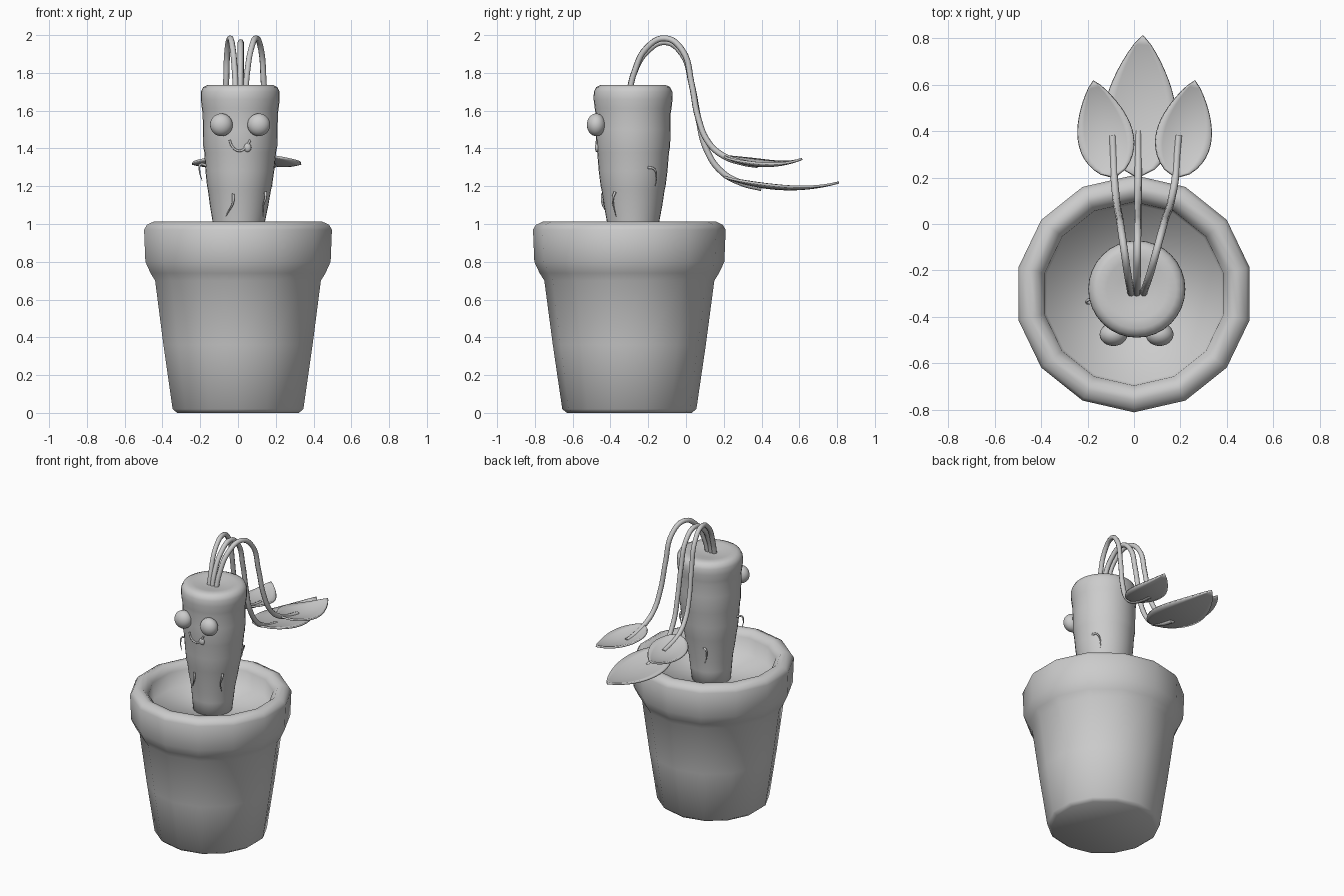
import bpy, bmesh, math
from mathutils import Vector

if "Cube" in bpy.data.objects:
    bpy.data.objects.remove(bpy.data.objects["Cube"])

grey = bpy.data.materials.new("plain grey")
grey.diffuse_color = (0.6, 0.6, 0.6, 1)
grey.use_nodes = True
grey.node_tree.nodes["Principled BSDF"].inputs["Base Color"].default_value = grey.diffuse_color


def make(name, bm):
    bmesh.ops.recalc_face_normals(bm, faces=bm.faces)
    for f in bm.faces:
        f.smooth = True
    me = bpy.data.meshes.new(name)
    bm.to_mesh(me)
    bm.free()
    me.materials.append(grey)
    ob = bpy.data.objects.new(name, me)
    bpy.context.collection.objects.link(ob)
    return ob


def lathe(name, rings, sides, phase=0.0):
    """Stack of (x, y, z, radius) rings, closed at both ends."""
    bm = bmesh.new()
    loops = []
    for x, y, z, r in rings:
        loops.append([bm.verts.new((x + r * math.cos(phase + math.tau * i / sides),
                                    y + r * math.sin(phase + math.tau * i / sides), z))
                      for i in range(sides)])
    for a, b in zip(loops, loops[1:]):
        for i in range(sides):
            j = (i + 1) % sides
            bm.faces.new((a[i], a[j], b[j], b[i]))
    bm.faces.new(loops[0])
    bm.faces.new(loops[-1])
    return make(name, bm)


def tube(name, pts, radius, taper=False):
    """Round tube along a smooth path."""
    cu = bpy.data.curves.new(name, 'CURVE')
    cu.dimensions = '3D'
    cu.bevel_depth = radius
    cu.bevel_resolution = 2
    cu.resolution_u = 6
    cu.use_fill_caps = True
    sp = cu.splines.new('BEZIER')
    sp.bezier_points.add(len(pts) - 1)
    for i, (p, co) in enumerate(zip(sp.bezier_points, pts)):
        p.co = co
        p.handle_left_type = p.handle_right_type = 'AUTO'
        if taper:
            p.radius = 1 - 0.8 * i / (len(pts) - 1)
    cu.materials.append(grey)
    ob = bpy.data.objects.new(name, cu)
    bpy.context.collection.objects.link(ob)
    return ob


# Fourteen-sided pot with a thick rim and a recessed soil floor
PY = -0.3
pot = [(0.33, 0.01), (0.355, 0.02), (0.405, 0.36), (0.45, 0.70), (0.475, 0.74), (0.503, 0.80),
       (0.51, 0.97), (0.495, 0.995), (0.46, 1.012), (0.43, 1.008), (0.395, 0.97), (0.385, 0.86)]
lathe("flower_pot", [(0, PY, 0 if i == 0 else z, r) for i, (r, z) in enumerate(pot)], 14, math.pi / 2)

# Carrot body: tapered, with shallow creases and a dimpled top
body = [(0.80, 0.118), (0.95, 0.133), (1.02, 0.14), (1.10, 0.155), (1.18, 0.167), (1.20, 0.172),
        (1.28, 0.182), (1.38, 0.190), (1.41, 0.196), (1.50, 0.198), (1.585, 0.199), (1.61, 0.203),
        (1.66, 0.209), (1.70, 0.208), (1.725, 0.196), (1.737, 0.17), (1.735, 0.13), (1.725, 0.08),
        (1.72, 0.02)]
lathe("carrot_body", [(0.012 * min(1, (z - 0.8) / 0.6), -0.28, z, r) for z, r in body], 32)


def on_body(angle, z, lift=0.0):
    """Point on the carrot skin; angle in degrees, -90 is the front."""
    for (z0, r0), (z1, r1) in zip(body, body[1:]):
        if z0 <= z <= z1:
            r = r0 + (r1 - r0) * (z - z0) / (z1 - z0) + lift
            a = math.radians(angle)
            return (0.01 + r * math.cos(a), -0.28 + r * math.sin(a), z)


# Eyes
for side, x in (("left", -0.088), ("right", 0.11)):
    bm = bmesh.new()
    bmesh.ops.create_uvsphere(bm, u_segments=24, v_segments=16, radius=0.06)
    bmesh.ops.scale(bm, vec=(1, 0.83, 1), verts=bm.verts)
    bmesh.ops.translate(bm, vec=(x, -0.475, 1.525), verts=bm.verts)
    make(side + "_eye", bm)

# Smiling mouth and small tongue
tube("mouth", [on_body(-90 + a, z, 0.002) for a, z in
               ((-16, 1.445), (-12, 1.412), (-3, 1.388), (6, 1.395), (12, 1.42), (16, 1.445))], 0.006)
bm = bmesh.new()
bmesh.ops.create_uvsphere(bm, u_segments=12, v_segments=8, radius=0.02)
bmesh.ops.scale(bm, vec=(1, 0.6, 1.2), verts=bm.verts)
bmesh.ops.translate(bm, vec=on_body(-78, 1.405), verts=bm.verts)
make("tongue", bm)

# Thin rootlets on the skin: (angle, height, lift) along each
rootlets = [
    [(-102, 1.16, 0.003), (-103, 1.11, 0.01), (-112, 1.07, 0.005), (-125, 1.03, 0.0)],
    [(-35, 1.17, 0.0), (-38, 1.14, 0.012), (-40, 1.10, 0.008), (-36, 1.04, 0.01)],
    [(25, 1.30, -0.004), (36, 1.29, 0.008), (42, 1.25, 0.006), (42, 1.20, 0.004)],
    [(192, 1.31, -0.004), (193, 1.315, 0.03), (196, 1.28, 0.04), (198, 1.23, 0.035)],
    [(110, 1.13, -0.004), (116, 1.12, 0.01), (117, 1.07, 0.008), (112, 1.02, 0.006)],
]
for i, path in enumerate(rootlets):
    tube("rootlet_%d" % (i + 1), [on_body(*p) for p in path], 0.008, True)

# Arching stems: base x, end x, arch height, then the drooping end
arch = [(0.0, -0.30, 1.70), (0.06, -0.275, 1.80), (0.22, -0.21, 1.93), (0.42, -0.11, 1.983),
        (0.60, -0.02, 1.92), (0.70, 0.03, 1.74), (0.80, 0.065, 1.56)]
ends = {"side": [(0.9, 0.12, 1.43), (1.0, 0.20, 1.36), (1.05, 0.30, 1.325), (1.1, 0.38, 1.312)],
        "middle": [(0.9, 0.11, 1.39), (1.0, 0.19, 1.275), (1.0, 0.30, 1.215), (1.0, 0.40, 1.19)]}
for name, x0, x1, kind, dz in (("left", -0.012, -0.085, "side", 0), ("middle", 0.012, 0.018, "middle", -0.02),
                               ("right", 0.04, 0.178, "side", 0)):
    pts = [(x0 + (x1 - x0) * t, y, z + (dz if 1.8 < z else 0)) for t, y, z in arch + ends[kind]]
    tube(name + "_stem", pts, 0.016)


def leaf(name, base, tip, half, sag, cup, tilt):
    """Pointed, cupped leaf from base to tip."""
    bm = bmesh.new()
    base, tip = Vector(base), Vector(tip)
    side = Vector((tip.y - base.y, base.x - tip.x, 0)).normalized()
    n, m = 16, 8
    rows = []
    for i in range(n + 1):
        t = i / n
        w = half * max(0.01, (math.sin(math.pi * t ** 0.8)) ** 0.75 * (1 - 0.12 * t))
        c = base.lerp(tip, t) - Vector((0, 0, sag * 4 * t * (1 - t)))
        row = []
        for j in range(m + 1):
            s = 2 * j / m - 1
            lift = cup * (s * w / half) ** 2 + tilt * s * w
            row.append(bm.verts.new(c + side * (s * w) + Vector((0, 0, lift))))
        rows.append(row)
    for a, b in zip(rows, rows[1:]):
        for j in range(m):
            bm.faces.new((a[j], a[j + 1], b[j + 1], b[j]))
    ob = make(name, bm)
    mod = ob.modifiers.new("thickness", 'SOLIDIFY')
    mod.thickness = 0.012
    mod.offset = 0


leaf("left_leaf", (-0.085, 0.20, 1.36), (-0.175, 0.615, 1.345), 0.125, 0.045, 0.025, 0.06)
leaf("right_leaf", (0.18, 0.20, 1.36), (0.262, 0.615, 1.345), 0.125, 0.045, 0.025, -0.06)
leaf("middle_leaf", (0.015, 0.20, 1.25), (0.038, 0.81, 1.22), 0.165, 0.05, 0.02, 0.0)
